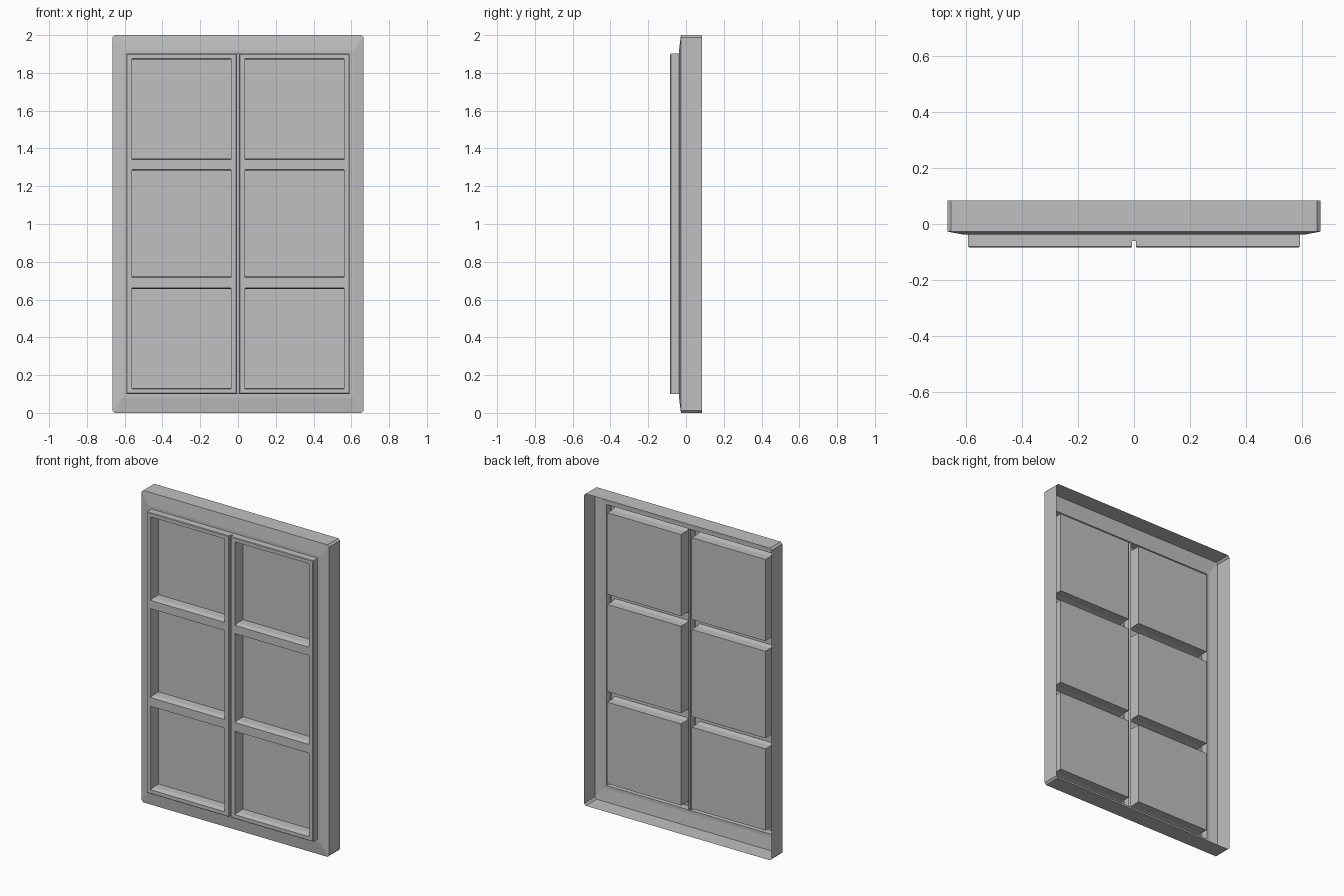
import bpy, bmesh

if "Cube" in bpy.data.objects:
    bpy.data.objects.remove(bpy.data.objects["Cube"], do_unlink=True)

grey = bpy.data.materials.new("window_grey")
grey.use_nodes = True
grey.diffuse_color = (0.53, 0.53, 0.53, 1)
bsdf = next(n for n in grey.node_tree.nodes if n.type == "BSDF_PRINCIPLED")
bsdf.inputs["Base Color"].default_value = grey.diffuse_color

FRONT, PLATE, GROOVE, PANE, BACK = -0.084, -0.037, -0.06, -0.003, 0.084
BOTTOM, TOP = 0.1, 1.902


def rect(x0, x1, z0, z1, y):
    """Rectangle loop, anticlockwise seen from the front."""
    return [(x0, y, z0), (x1, y, z0), (x1, y, z1), (x0, y, z1)]


def clipped(hx, z0, z1, c, y):
    """Rectangle loop with clipped corners, anticlockwise from the front."""
    return [(-hx + c, y, z0), (hx - c, y, z0), (hx, y, z0 + c), (hx, y, z1 - c),
            (hx - c, y, z1), (-hx + c, y, z1), (-hx, y, z1 - c), (-hx, y, z0 + c)]


def rings(bm, loops, cap=False):
    """Join successive loops with quads, optionally filling the last."""
    vs = [[bm.verts.new(p) for p in loop] for loop in loops]
    for a, b in zip(vs, vs[1:]):
        n = len(a)
        for i in range(n):
            j = (i + 1) % n
            bm.faces.new((a[i], a[j], b[j], b[i]))
    if cap:
        bm.faces.new(vs[-1])


def finish(bm, name):
    bmesh.ops.remove_doubles(bm, verts=bm.verts, dist=0.0002)
    mesh = bpy.data.meshes.new(name)
    bm.to_mesh(mesh)
    bm.free()
    mesh.materials.append(grey)
    bpy.context.collection.objects.link(bpy.data.objects.new(name, mesh))


# Outer casing: open-backed wall, sloped face and flat inner border
bm = bmesh.new()
rings(bm, [clipped(0.665, 0, 2, 0.012, BACK),
           clipped(0.665, 0, 2, 0.012, -0.027),
           clipped(0.612, 0.08, 1.92, 0.001, PLATE),
           clipped(0.591, BOTTOM, TOP, 0.001, PLATE)])
finish(bm, "outer_casing")

# Two sashes, each with three recessed panes
rows = [BOTTOM + 0.004, 0.127, 0.662, 0.718, 1.288, 1.341, 1.876, TOP - 0.004]
for side, name in ((1, "left"), (-1, "right")):
    def span(a, b):
        return sorted((side * a, side * b))

    bm = bmesh.new()
    # Sash edge with a fine bevel
    rings(bm, [rect(*span(0.007, 0.591), BOTTOM, TOP, PLATE),
               rect(*span(0.007, 0.591), BOTTOM, TOP, FRONT + 0.004),
               rect(*span(0.010, 0.587), rows[0], rows[-1], FRONT)])
    columns = [0.010, 0.038, 0.561, 0.587]
    for i, (x0, x1) in enumerate(zip(columns, columns[1:])):
        for j, (z0, z1) in enumerate(zip(rows, rows[1:])):
            xs = span(x0, x1)
            if i == 1 and j % 2 == 1:
                # Recess with a slight lip above and below
                rings(bm, [rect(*xs, z0, z1, FRONT),
                           rect(*xs, z0 + 0.006, z1 - 0.006, FRONT + 0.03),
                           rect(*xs, z0 + 0.006, z1 - 0.006, PANE)], cap=True)
            else:
                rings(bm, [rect(*xs, z0, z1, FRONT)], cap=True)
    finish(bm, name + "_sash")

# Narrow strip closing the groove between the sashes
bm = bmesh.new()
profile = [(PLATE, BOTTOM), (GROOVE, BOTTOM), (GROOVE, TOP), (PLATE, TOP)]
pairs = [[bm.verts.new((x, y, z)) for x in (-0.007, 0.007)] for y, z in profile]
for a, b in zip(pairs, pairs[1:]):
    bm.faces.new((a[0], a[1], b[1], b[0]))
finish(bm, "centre_strip")
